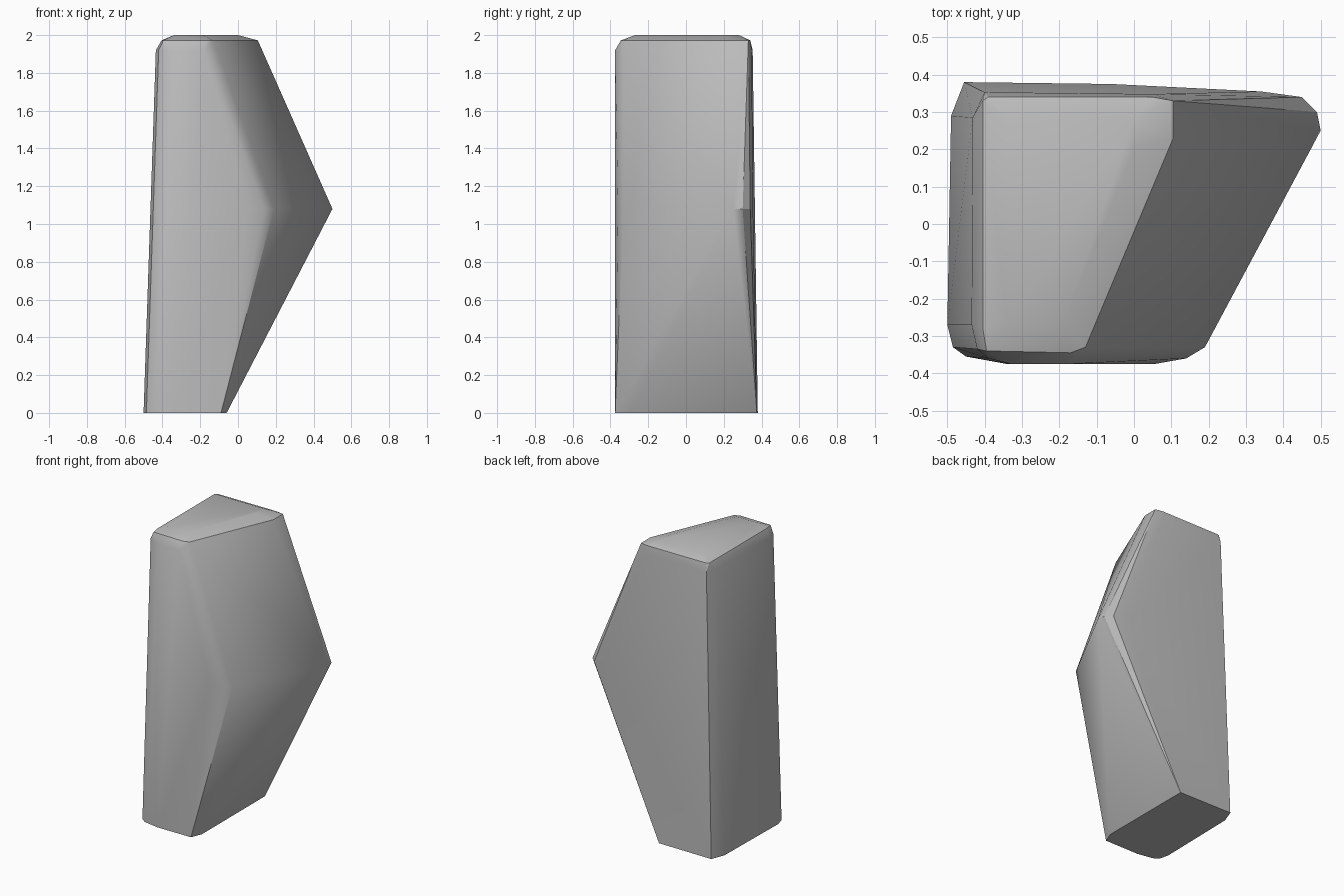
import bpy
import bmesh
import math

# Remove the default cube
cube = bpy.data.objects.get("Cube")
if cube:
    bpy.data.objects.remove(cube, do_unlink=True)


def make_material(name, colour):
    material = bpy.data.materials.new(name)
    material.use_nodes = True
    material.diffuse_color = colour
    for node in material.node_tree.nodes:
        if node.type == 'BSDF_PRINCIPLED':
            node.inputs["Base Color"].default_value = colour
    return material


def make_hull(name, rings, material):
    """Wrap a convex skin around horizontal outlines given as (height, points)."""
    bm = bmesh.new()
    for height, outline in rings:
        for x, y in outline:
            bm.verts.new((x, y, height))
    result = bmesh.ops.convex_hull(bm, input=bm.verts[:], use_existing_faces=False)
    unused = {v for v in result["geom_interior"] + result["geom_unused"]
              if isinstance(v, bmesh.types.BMVert) and v.is_valid}
    bmesh.ops.delete(bm, geom=list(unused), context='VERTS')

    # Merge the nearly coplanar triangles into clean flat faces
    bmesh.ops.dissolve_limit(bm, angle_limit=math.radians(0.5),
                             verts=bm.verts[:], edges=bm.edges[:])
    bmesh.ops.recalc_face_normals(bm, faces=bm.faces[:])

    mesh = bpy.data.meshes.new(name)
    bm.to_mesh(mesh)
    bm.free()
    mesh.materials.append(material)
    obj = bpy.data.objects.new(name, mesh)
    bpy.context.collection.objects.link(obj)
    return obj


# Flat foot, with a straight right edge and softened left corners
foot = [(-.5, -.27), (-.485, -.33), (-.45, -.355), (-.34, -.375), (-.09, -.375),
        (-.06, -.3), (-.06, .375), (-.455, .38), (-.49, .29)]

# Sharp ridge that juts out to the right at mid height
ridge = [(.055, -.375), (.14, -.36), (.19, -.33), (.5, .25),
         (.49, .3), (.45, .34), (.34, .355)]

# Shoulder, rim and crown make the rounded top edge
shoulder = [(-.435, -.27), (-.42, -.335), (-.39, -.36), (-.33, -.375), (-.18, -.375),
            (.05, .348), (-.4, .353), (-.432, .285)]
rim = [(-.405, -.28), (-.395, -.34), (-.17, -.345), (-.13, -.33),
       (.105, .23), (.105, .33), (.05, .34), (-.39, .34), (-.405, .33)]
crown = [(-.34, -.27), (-.19, -.27), (0, .2), (0, .28), (-.34, .28)]

stone_grey = make_material("stone grey", (0.5, 0.5, 0.5, 1))
rock = make_hull("standing_rock",
                 [(0, foot), (1.08, ridge), (1.92, shoulder), (1.972, rim), (2, crown)],
                 stone_grey)

# Smooth the softened corners and keep the hard ridges crisp
bpy.ops.object.select_all(action='DESELECT')
rock.select_set(True)
bpy.context.view_layer.objects.active = rock
bpy.ops.object.shade_smooth_by_angle(angle=math.radians(30))
